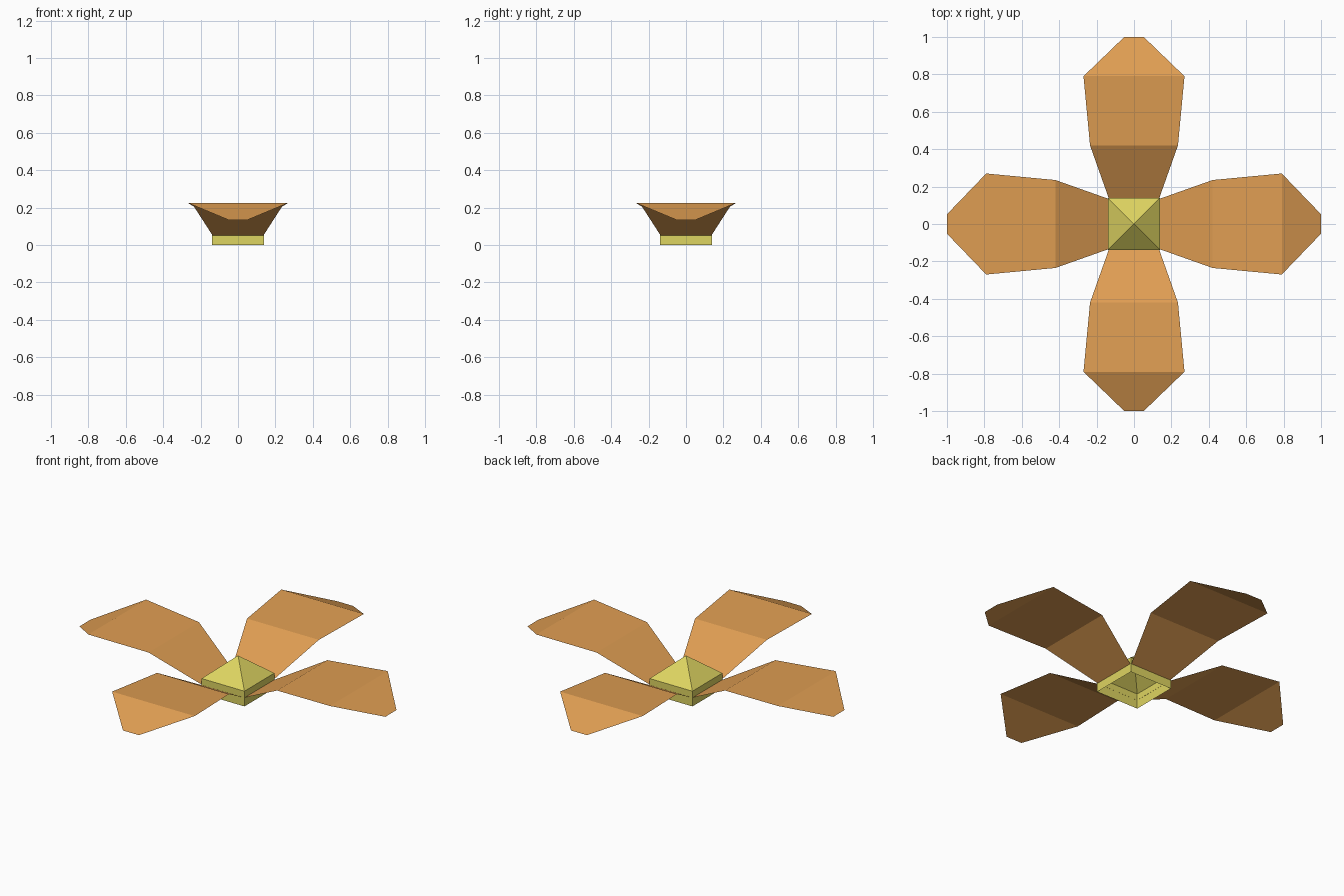
import bpy, math
from mathutils import Matrix

if "Cube" in bpy.data.objects:
    bpy.data.objects.remove(bpy.data.objects["Cube"])


def material(name, rgb):
    m = bpy.data.materials.new(name)
    m.diffuse_color = (*rgb, 1)
    m.use_nodes = True
    m.node_tree.nodes["Principled BSDF"].inputs["Base Color"].default_value = m.diffuse_color
    return m


def add_mesh(name, verts, faces, mat):
    me = bpy.data.meshes.new(name)
    me.from_pydata(verts, [], faces)
    me.materials.append(mat)
    me.update()
    ob = bpy.data.objects.new(name, me)
    bpy.context.collection.objects.link(ob)
    return ob


orange = material("petal orange", (0.74, 0.34, 0.085))
yellow = material("centre yellow", (0.73, 0.66, 0.12))

# Flower centre: open-bottomed square wall with a pyramid roof
H, WALL, APEX = 0.14, 0.09, 0.21
ring = [(-H, -H), (H, -H), (H, H), (-H, H)]
verts = [(x, y, z) for z in (0, WALL) for x, y in ring] + [(0, 0, APEX)]
faces = []
for i in range(4):
    j = (i + 1) % 4
    faces += [(i, j, j + 4, i + 4), (i + 4, j + 4, 8)]
add_mesh("flower_centre", verts, faces, yellow)

# Petals: thin folded sheets, profile as (distance, half width, height)
profile = [(0.138, 0.135, 0.05), (0.42, 0.235, 0.205),
           (0.79, 0.27, 0.226), (1.0, 0.052, 0.135)]
pverts = [(r, s * w, z) for r, w, z in profile for s in (-1, 1)]
pfaces = [(2 * k, 2 * k + 2, 2 * k + 3, 2 * k + 1) for k in range(len(profile) - 1)]
for n, side in enumerate(("right", "back", "left", "front")):
    petal = add_mesh(side + "_petal", pverts, pfaces, orange)
    petal.data.transform(Matrix.Rotation(n * math.pi / 2, 4, 'Z'))
